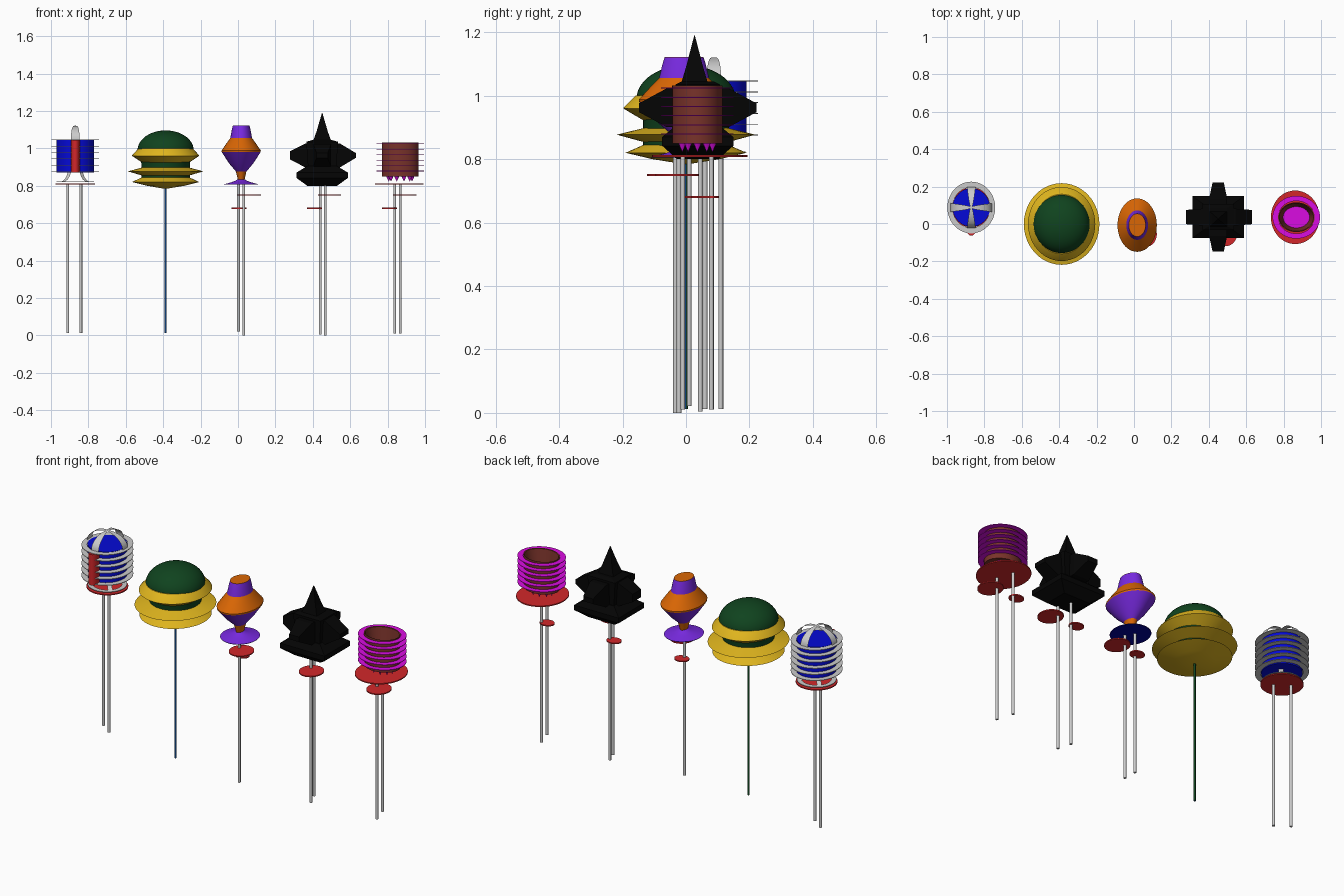
import bpy, bmesh, math
from math import sin, cos, pi, radians

if "Cube" in bpy.data.objects:
    bpy.data.objects.remove(bpy.data.objects["Cube"])


def mat(name, rgb):
    """Colour given as seen on screen, stored as linear."""
    m = bpy.data.materials.new(name)
    m.diffuse_color = (*[v ** 2.2 for v in rgb], 1)
    m.use_nodes = True
    m.node_tree.nodes["Principled BSDF"].inputs["Base Color"].default_value = m.diffuse_color
    return m


BLUE = mat("blue", (.05, .07, .84))
NAVY = mat("navy", (.02, .03, .6))
POLE_BLUE = mat("pole_blue", (.08, .25, .48))
RED = mat("red", (.82, .17, .18))
GREEN = mat("green", (.09, .27, .14))
YELLOW = mat("yellow", (.88, .71, .14))
PURPLE = mat("purple", (.47, .18, .88))
ORANGE = mat("orange", (.85, .4, .05))
BLACK = mat("black", (.05, .05, .05))
BROWN = mat("brown", (.47, .21, .18))
MAGENTA = mat("magenta", (.85, .08, .88))


def finish(name, bm, m, smooth=True, loc=(0, 0, 0), rot=(0, 0, 0)):
    bmesh.ops.remove_doubles(bm, verts=bm.verts, dist=1e-5)
    bmesh.ops.recalc_face_normals(bm, faces=bm.faces)
    me = bpy.data.meshes.new(name)
    bm.to_mesh(me)
    bm.free()
    ob = bpy.data.objects.new(name, me)
    bpy.context.collection.objects.link(ob)
    ob.location, ob.rotation_euler = loc, rot
    if m:
        me.materials.append(m)
    if smooth:
        bpy.context.view_layer.objects.active = ob
        ob.select_set(True)
        bpy.ops.object.shade_smooth_by_angle(angle=radians(30))
        ob.select_set(False)
    return ob


def lathe(name, profile, c, m=None, ky=1.0, n=48, closed=False):
    """Revolve (radius, z) points about c; ky stretches the section along y."""
    bm = bmesh.new()
    rings = [[bm.verts.new((c[0] + r * cos(2 * pi * i / n), c[1] + ky * r * sin(2 * pi * i / n), z))
              for i in range(n)] if r > 0 else [bm.verts.new((c[0], c[1], z))] for r, z in profile]
    pairs = list(zip(rings, rings[1:])) + ([(rings[-1], rings[0])] if closed else [])
    for a, b in pairs:
        for i in range(n):
            j = (i + 1) % n
            vs = [a[i % len(a)], a[j % len(a)], b[j % len(b)], b[i % len(b)]]
            vs = list(dict.fromkeys(vs))
            if len(vs) > 2:
                bm.faces.new(vs)
    return finish(name, bm, m)


def disc(name, c, r, z, m, ky=1.0, t=.006):
    return lathe(name, [(0, z + t / 2), (r, z + t / 2), (r, z - t / 2), (0, z - t / 2)], c, m, ky)


def ring(name, c, r0, r1, z, m, ky=1.0, t=.003):
    return lathe(name, [(r0, z + t / 2), (r1, z + t / 2), (r1, z - t / 2), (r0, z - t / 2)],
                 c, m, ky, closed=True)


def pole(name, x, y, z0, z1, r=.0075, m=None):
    return lathe(name, [(0, z1), (r, z1), (r, z0), (0, z0)], (x, y), m, n=20)


def loft(name, sections, loc, m, rot=(0, 0, 0)):
    """Stack of rectangles (z, half x, half y)."""
    bm = bmesh.new()
    rs = [[bm.verts.new((sx * hx, sy * hy, z)) for sx, sy in ((-1, -1), (1, -1), (1, 1), (-1, 1))]
          for z, hx, hy in sections]
    for a, b in zip(rs, rs[1:]):
        for i in range(4):
            bm.faces.new((a[i], a[(i + 1) % 4], b[(i + 1) % 4], b[i]))
    bm.faces.new(rs[0])
    bm.faces.new(rs[-1])
    return finish(name, bm, m, False, loc, rot)


def strip(name, path, c, ang):
    """Flat band following (radius, z, half width), turned by ang."""
    bm = bmesh.new()
    rows = []
    for r, z, w in path:
        rows.append([bm.verts.new((c[0] + r * cos(ang) - s * w * sin(ang),
                                   c[1] + r * sin(ang) + s * w * cos(ang), z)) for s in (-1, 1)])
    for a, b in zip(rows, rows[1:]):
        bm.faces.new((a[0], a[1], b[1], b[0]))
    return finish(name, bm, None)


# Caged blue lantern
c = (-.87, .088)
lathe("lantern_drum", [(0, 1.048), (.1, 1.048), (.1, .87), (0, .87)], c, BLUE, 1.03)
for i in range(6):
    ring(f"lantern_ring_{i}", c, .1, .128, 1.046 - .034 * i, None, 1.08)
for k in range(4):
    a = k * pi / 2
    dome = [(.11 * cos(t * pi / 20), 1.048 + .073 * sin(t * pi / 20),
             .004 + .019 * max(0, cos(t * pi / 20)) ** .7) for t in range(11)]
    strip(f"lantern_rib_{k}", dome, c, a)
    foot = [(.045, .872, .012), (.055, .85, .012), (.07, .833, .012), (.095, .82, .012)]
    strip(f"lantern_foot_{k}", foot, c, a + pi / 4)
ring("lantern_foot_ring", c, .075, .1, .822, None)
disc("lantern_base", c, .106, .81, RED)
lathe("lantern_door", [(0, 1.044), (.024, 1.044), (.024, .872), (0, .872)], (-.87, -.028), RED, 1.45)
pole("lantern_pole_left", -.91, .11, .012, .81)
pole("lantern_pole_right", -.84, .06, .012, .81)

# Green dome with yellow discs
c = (-.387, 0)
dome = [(.15 * sin(t * pi / 24), .99 + .106 * cos(t * pi / 24)) for t in range(13)]
lathe("dome_body", dome + [(.13, .92), (.13, .83), (0, .83)], c, GREEN, 1.04)
lathe("dome_upper_disc", [(.145, 1.0), (.178, .964), (.18, .96), (.125, .924), (.12, 1.0)],
      c, YELLOW, 1.1, closed=True)
lathe("dome_middle_disc", [(.12, .899), (.202, .877), (.12, .853)], c, YELLOW, 1.08, closed=True)
lathe("dome_lower_disc", [(.12, .848), (.18, .82), (.1, .8), (.0, .783)], c, YELLOW, 1.06)
p = pole("dome_pole", c[0], c[1], .012, .79, .006, POLE_BLUE)
p.data.materials.append(GREEN)
for f in p.data.polygons:
    f.material_index = int(f.normal.y > 0)

# Purple and orange spindle
c = (.017, -.006)
K = 1.36
disc("spindle_cap", c, .045, 1.119, ORANGE, K)
lathe("spindle_top", [(.045, 1.121), (.05, 1.1), (.058, 1.055)], c, PURPLE, K)
lathe("spindle_shoulder", [(.058, 1.055), (.08, 1.025), (.105, .988), (.104, .98)], c, ORANGE, K)
lathe("spindle_belly", [(.104, .98), (.065, .92), (.028, .876)], c, PURPLE, K)
lathe("spindle_neck", [(.028, .876), (.023, .855), (.018, .832)], c, ORANGE, K)
lathe("spindle_foot", [(.018, .835), (.03, .827), (.055, .818), (.098, .806)], c, PURPLE, 1.1)
disc("spindle_base", c, .096, .804, NAVY, 1.1, .002)
pole("spindle_pole_back", .003, .01, .022, .81)
pole("spindle_pole_front", .031, -.033, 0, .81)

# Black spiked tower
x, y = .45, .037
loft("tower_skirt", [(.8, .08, .065), (.842, .138, .112), (.87, .138, .112), (.905, .08, .07)],
     (x, y, 0), BLACK)
loft("tower_core", [(.89, .075, .065), (1.035, .085, .07), (1.045, .05, .05)], (x, y, 0), BLACK)
loft("tower_spike", [(1.03, .052, .045), (1.09, .03, .027), (1.19, .001, .001)], (x, y - .01, 0), BLACK)
loft("tower_arm_x", [(-.175, .022, .038), (-.09, .065, .045), (.09, .065, .045), (.178, .012, .038)],
     (x + .003, y, .962), BLACK, (0, pi / 2, 0))
loft("tower_arm_y", [(-.185, .03, .014), (-.1, .048, .06), (.1, .048, .06), (.185, .03, .014)],
     (x, y, .962), BLACK, (pi / 2, 0, 0))
pole("tower_pole_back", .44, .045, .004, .81)
pole("tower_pole_front", .467, -.022, 0, .81)

# Brown cup with magenta fins
c = (.868, .036)
K = .81
lathe("cup_body", [(.07, .9), (.092, 1.03), (.098, 1.032), (.098, .85), (0, .85)], c, BROWN, K)
disc("cup_floor", c, .071, .9, MAGENTA, K)
for i in range(6):
    ring(f"cup_fin_{i}", c, .097, .127, 1.024 - .029 * i, MAGENTA, .9)
for k in range(10):
    a = 2 * pi * k / 10
    lathe(f"cup_tooth_{k}", [(0, .852), (.014, .852), (0, .822)],
          (c[0] + .062 * cos(a), c[1] + .05 * sin(a)), MAGENTA, n=10)
disc("cup_base", (.862, .036), .13, .81, RED, 1.1)
pole("cup_pole_back", .838, .08, .01, .81)
pole("cup_pole_front", .867, -.01, .01, .81)

# Red discs threaded on the three right-hand stands
for i, (x, yu, xl, yl) in enumerate(((.06, -.055, .005, .03), (.49, -.05, .41, .05), (.892, -.028, .81, .07))):
    disc(f"upper_tag_{i}", (x, yu), .062, .75, RED, 1.1)
    disc(f"lower_tag_{i}", (xl, yl), .04, .68, RED, .85)
